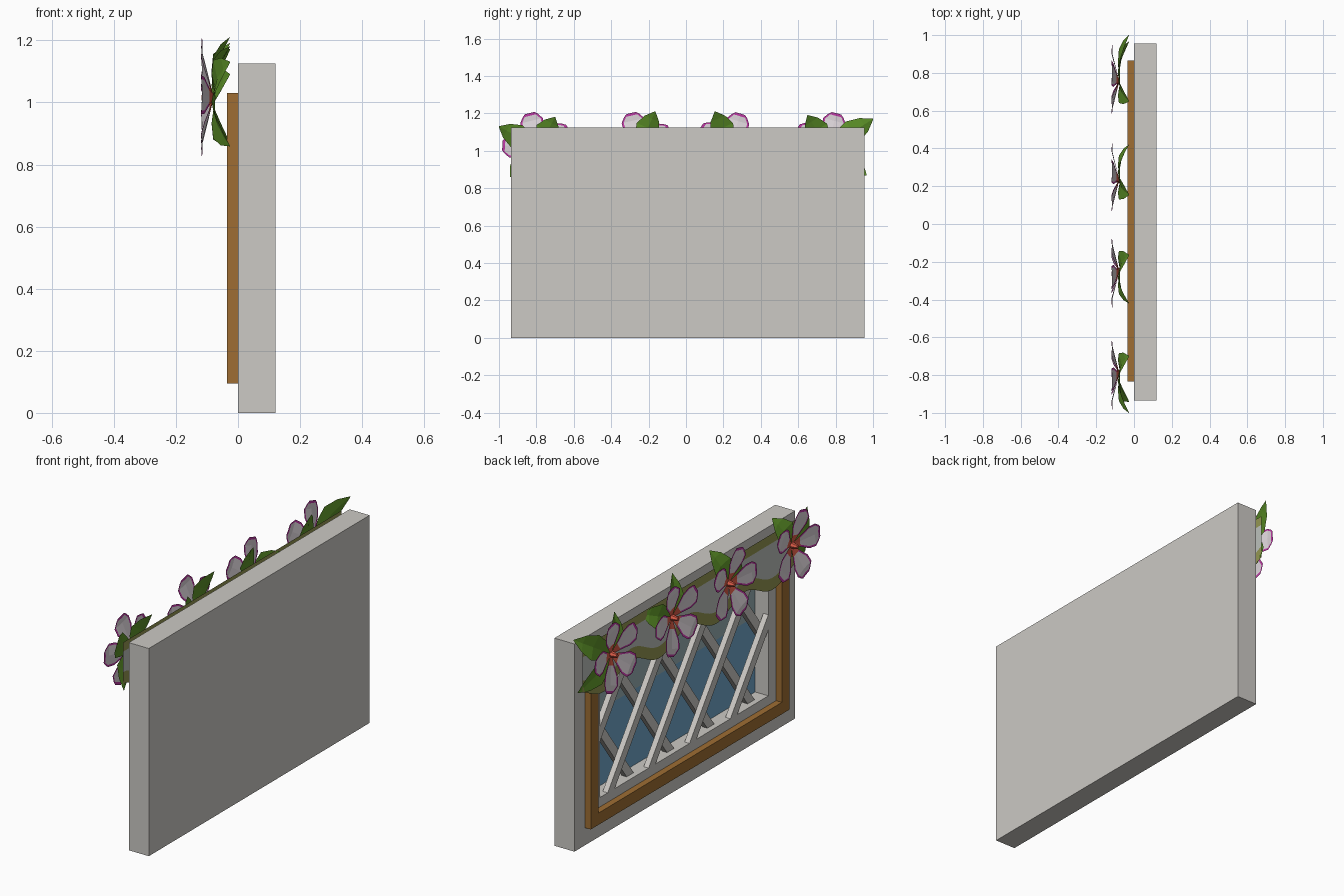
import bpy, bmesh, math
from mathutils import Vector, Matrix

if "Cube" in bpy.data.objects:
    bpy.data.objects.remove(bpy.data.objects["Cube"])


def mat(name, r, g, b):
    m = bpy.data.materials.new(name)
    lin = lambda c: c / 12.92 if c <= 0.04045 else ((c + 0.055) / 1.055) ** 2.4
    m.diffuse_color = (lin(r), lin(g), lin(b), 1)
    m.use_nodes = True
    m.node_tree.nodes["Principled BSDF"].inputs["Base Color"].default_value = m.diffuse_color
    return m


STONE = mat("pale_stone", 0.80, 0.79, 0.77)
WOOD = mat("brown_wood", 0.62, 0.43, 0.20)
GLASS = mat("blue_glass", 0.45, 0.66, 0.80)
SKY = mat("grey_blue_glass", 0.60, 0.69, 0.71)
CLOTH = mat("grey_cloth", 0.74, 0.76, 0.74)
OLIVE = mat("olive_trim", 0.58, 0.59, 0.32)
LEAF = mat("leaf_green", 0.37, 0.58, 0.16)
PETAL = mat("petal_white", 0.86, 0.83, 0.85)
PINK = mat("magenta_edge", 0.74, 0.22, 0.64)
RED = mat("red_centre", 0.86, 0.36, 0.28)


def finish(name, bm, *mats):
    me = bpy.data.meshes.new(name)
    bm.to_mesh(me)
    bm.free()
    for m in mats:
        me.materials.append(m)
    ob = bpy.data.objects.new(name, me)
    bpy.context.collection.objects.link(ob)
    return ob


def cube(lo, hi, rot=None):
    bm = bmesh.new()
    bmesh.ops.create_cube(bm, size=1)
    lo, hi = Vector(lo), Vector(hi)
    for v in bm.verts:
        v.co = Vector((lo[i] + (v.co[i] + 0.5) * (hi[i] - lo[i]) for i in range(3)))
    return bm


def grid(bm, rows, index):
    """Skin rows of points; index(row, column) gives the material."""
    vs = [[bm.verts.new(p) for p in row] for row in rows]
    for i in range(len(vs) - 1):
        for j in range(len(vs[0]) - 1):
            f = bm.faces.new((vs[i][j], vs[i][j + 1], vs[i + 1][j + 1], vs[i + 1][j]))
            f.material_index = index(i, j)


# wall slab with a recess pushed into its outer face
Y0, Y1, Z0, Z1 = -0.705, 0.735, 0.21, 0.915
bm = cube((0, -0.935, 0), (0.12, 0.955, 1.125))
face = min(bm.faces, key=lambda f: f.calc_center_median().x)
bmesh.ops.inset_individual(bm, faces=[face], thickness=0.2)
for v in face.verts:
    v.co.y = Y0 if v.co.y < 0 else Y1
    v.co.z = Z0 if v.co.z < 0.5 else Z1
ext = bmesh.ops.extrude_discrete_faces(bm, faces=[face])["faces"][0]
bmesh.ops.translate(bm, verts=ext.verts[:], vec=(0.085, 0, 0))
bmesh.ops.recalc_face_normals(bm, faces=bm.faces)
finish("wall", bm, STONE)

# glass in two tones
finish("lower_glass", cube((0.079, Y0, Z0), (0.085, Y1, 0.62)), GLASS)
finish("upper_glass", cube((0.079, Y0, 0.62), (0.085, Y1, Z1)), SKY)

# wooden frame, a rectangular ring
bm = bmesh.new()
loops = []
for x, t in ((0, 0), (-0.035, 0), (-0.035, 0.064), (0, 0.064)):
    a, b, c, d = -0.835 + t, 0.865 - t, 0.095 + t, 1.03 - t
    loops.append([bm.verts.new((x, y, z)) for y, z in ((a, c), (b, c), (b, d), (a, d))])
for k in range(4):
    p, q = loops[k], loops[(k + 1) % 4]
    for i in range(4):
        j = (i + 1) % 4
        bm.faces.new((p[i], p[j], q[j], q[i]))
bmesh.ops.recalc_face_normals(bm, faces=bm.faces)
finish("window_frame", bm, WOOD)

# crossed lattice slats, trimmed to the recess
CLIPS = (((0, Y0, 0), (0, -1, 0)), ((0, Y1, 0), (0, 1, 0)),
         ((0, 0, Z0), (0, 0, -1)), ((0, 0, Z1), (0, 0, 1)))


def slats(name, x0, x1, foot, step, count, lean):
    for k in range(count):
        bm = cube((x0, -0.024, -1.2), (x1, 0.024, 1.2))
        bm.transform(Matrix.Translation((0, foot + k * step, Z0))
                     @ Matrix.Rotation(lean, 4, 'X'))
        for co, no in CLIPS:
            cut = bmesh.ops.bisect_plane(bm, geom=bm.verts[:] + bm.edges[:] + bm.faces[:],
                                         plane_co=co, plane_no=no, clear_outer=True)
            edges = [e for e in cut["geom_cut"] if isinstance(e, bmesh.types.BMEdge)]
            if edges:
                bmesh.ops.holes_fill(bm, edges=edges)
        if bm.faces:
            finish(f"{name}_{k + 1}", bm, STONE)
        else:
            bm.free()


LEAN = math.radians(36.5)
slats("front_slat", 0.0, 0.03, 0.99, -0.35, 5, LEAN)
slats("back_slat", 0.03, 0.06, 0.435, -0.345, 6, -LEAN)

# scalloped cloth valance with olive bands
bm = bmesh.new()
cols = [-0.925 + 1.87 * i / 60 for i in range(61)]
wave = [0.845 - 0.04 * math.cos(2 * math.pi * (y - 0.285) / 0.485) for y in cols]
rows = [[(-0.042, y, z) for y, z in zip(cols, zs)] for zs in
        ([1.11] * 61, [1.06] * 61, [w + 0.065 for w in wave], wave)]
grid(bm, rows, lambda i, j: 0 if i == 1 else 1)
finish("valance", bm, CLOTH, OLIVE)


def flower(name, cy, cz, phase):
    # five cupped petals: red root, white blade, magenta rim
    bm = bmesh.new()
    for k in range(5):
        a = math.radians(phase + 72 * k)
        out = Vector((0, math.cos(a), math.sin(a)))
        side = Vector((0, -math.sin(a), math.cos(a)))
        rows = []
        for r, w in ((0.008, 0.008), (0.055, 0.03), (0.11, 0.06),
                     (0.15, 0.062), (0.178, 0.042), (0.192, 0.026)):
            mid = Vector((-0.078 - 0.037 * min(r / 0.15, 1), cy, cz)) + out * r
            rim = min(0.011, w * 0.4)
            rows.append([mid + side * s + Vector((-0.06 * abs(s), 0, 0))
                         for s in (-w, rim - w, 0, w - rim, w)])
        grid(bm, rows, lambda i, j: 2 if i == 0 else 1 if i == 4 or j in (0, 3) else 0)
    finish(name + "_petals", bm, PETAL, PINK, RED)
    # stamen
    bm = bmesh.new()
    bmesh.ops.create_cone(bm, cap_ends=True, segments=6, radius1=0.018, radius2=0.01,
                          depth=0.04, matrix=Matrix.Translation((-0.097, cy, cz))
                          @ Matrix.Rotation(-math.pi / 2, 4, 'Y'))
    finish(name + "_stamen", bm, RED)


def leaf(name, cy, cz, ty, tz):
    # folded pointed leaf, arching back toward the wall at its tip
    bm = bmesh.new()
    root, tip = Vector((-0.085, cy, cz)), Vector((-0.038, ty, tz))
    d = (tip - root).normalized()
    side = Vector((0, -d.z, d.y)).normalized()
    rows = []
    for t, w in ((0, 0.01), (0.3, 0.05), (0.55, 0.066), (0.8, 0.042), (1, 0.002)):
        p = root.lerp(tip, t)
        p.x -= 0.02 * math.sin(math.pi * t) - 0.012
        rows.append([p - side * w - Vector((0.2 * w, 0, 0)), p,
                     p + side * w - Vector((0.2 * w, 0, 0))])
    grid(bm, rows, lambda i, j: 0)
    finish(name, bm, LEAF)


# four blossoms with their leaf tips (y, z)
BLOSSOMS = (
    (-0.79, 104, ((-1.0, 1.13), (-0.70, 1.18), (-0.94, 0.86))),
    (-0.25, 103, ((-0.165, 1.21), (-0.42, 1.09))),
    (0.235, 73, ((0.155, 1.21), (0.42, 1.09))),
    (0.755, 75, ((1.0, 1.17), (0.65, 1.19), (0.965, 0.87))),
)
for n, (cy, phase, tips) in enumerate(BLOSSOMS, 1):
    flower(f"flower_{n}", cy, 1.015, phase)
    for m, (ty, tz) in enumerate(tips, 1):
        leaf(f"leaf_{n}_{m}", cy, 1.015, ty, tz)
